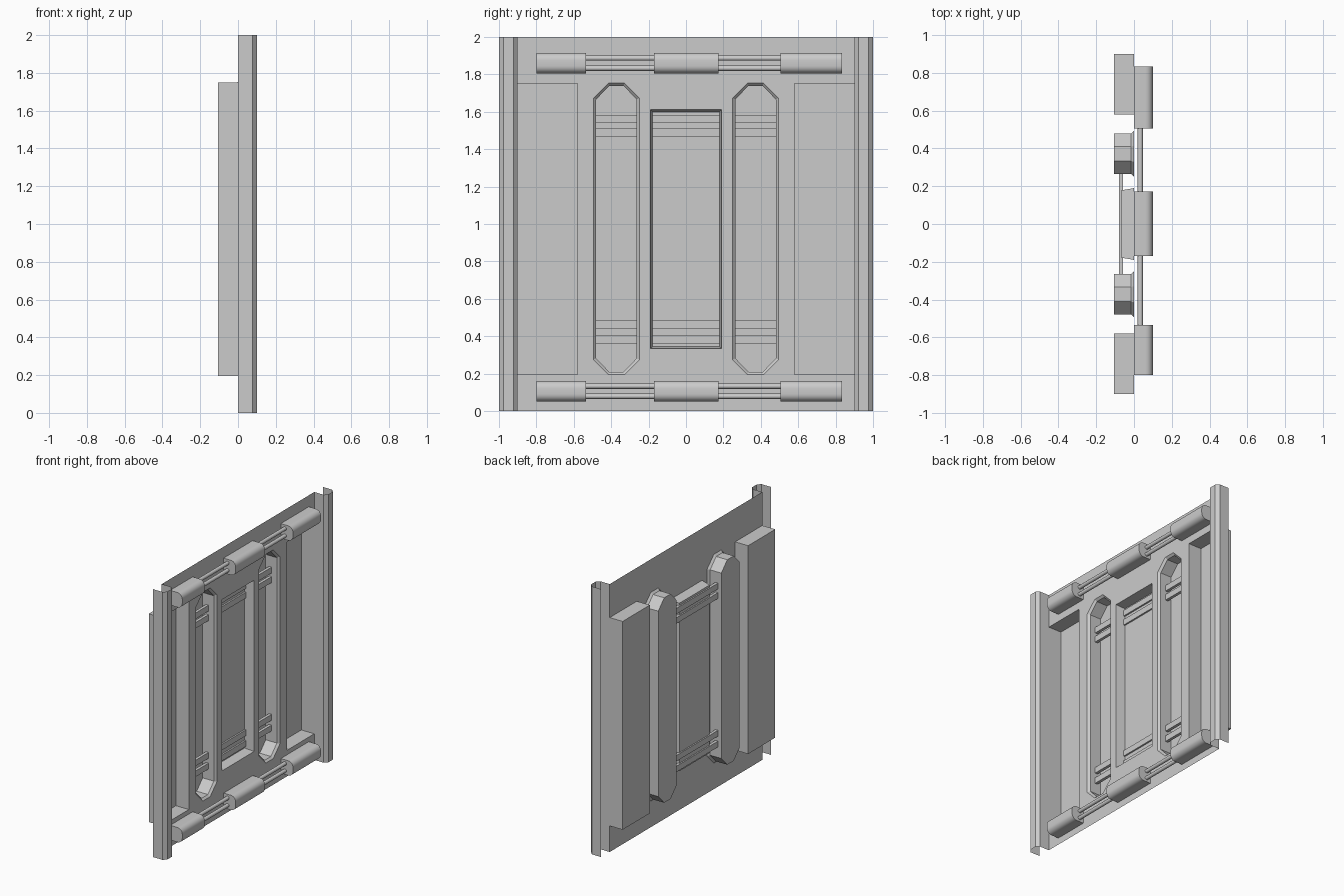
import bpy, bmesh, math

if "Cube" in bpy.data.objects:
    bpy.data.objects.remove(bpy.data.objects["Cube"])


def make(name, verts, faces, smooth=False):
    me = bpy.data.meshes.new(name)
    me.from_pydata(verts, [], faces)
    me.update()
    ob = bpy.data.objects.new(name, me)
    bpy.context.collection.objects.link(ob)
    if smooth:
        bpy.context.view_layer.objects.active = ob
        ob.select_set(True)
        bpy.ops.object.shade_smooth_by_angle(angle=math.radians(35))
        ob.select_set(False)
    return ob


def rect(y0, y1, z0, z1):
    return [(y0, z0), (y1, z0), (y1, z1), (y0, z1)]


def slot(c, w, tip, z0, z1, ch):
    """Long hole with chamfered ends, counter-clockwise seen from +x."""
    return [(c - w, z0 + ch), (c - tip, z0), (c + tip, z0), (c + w, z0 + ch),
            (c + w, z1 - ch), (c + tip, z1), (c - tip, z1), (c - w, z1 - ch)]


def recess(name, rings):
    """Pocket walls through (x, loop) rings, closed by a floor."""
    verts = [(x, y, z) for x, loop in rings for y, z in loop]
    n = len(rings[0][1])
    faces = []
    for k in range(len(rings) - 1):
        a, b = k * n, (k + 1) * n
        for i in range(n):
            j = (i + 1) % n
            faces.append((a + i, a + j, b + j, b + i))
    faces.append(tuple(range((len(rings) - 1) * n, len(rings) * n)))
    return make(name, verts, faces)


def prism(name, profile, y0, y1, smooth=False):
    """Closed (x, z) profile extruded along y."""
    n = len(profile)
    verts = [(x, y, z) for y in (y0, y1) for x, z in profile]
    faces = [(i, i + n, (i + 1) % n + n, (i + 1) % n) for i in range(n)]
    faces += [tuple(range(n)), tuple(range(2 * n - 1, n - 1, -1))]
    ob = make(name, verts, faces, smooth)
    bm = bmesh.new()
    bm.from_mesh(ob.data)
    bmesh.ops.recalc_face_normals(bm, faces=bm.faces)
    bm.to_mesh(ob.data)
    bm.free()
    return ob


# Hole outlines
LO, HI, EDGE, DEEP = 0.195, 1.75, 0.90, -0.107
slots = {s: slot(s * 0.372, 0.123, 0.043, LO, HI + 0.003, 0.08) for s in (-1, 1)}
middle = rect(-0.19, 0.19, 0.334, 1.612)

# Front sheet, notched for the side pockets and pierced by the slots
outline = [(-EDGE, 0), (EDGE, 0), (EDGE, LO), (0.58, LO), (0.58, HI), (EDGE, HI),
           (EDGE, 2), (-EDGE, 2), (-EDGE, HI), (-0.58, HI), (-0.58, LO), (-EDGE, LO)]
bm = bmesh.new()
for loop in (outline, middle, slots[-1], slots[1]):
    vs = [bm.verts.new((0, y, z)) for y, z in loop]
    for i, v in enumerate(vs):
        bm.edges.new((v, vs[(i + 1) % len(vs)]))
bmesh.ops.triangle_fill(bm, edges=bm.edges[:], use_beauty=True, normal=(1, 0, 0))
bm.normal_update()
bmesh.ops.reverse_faces(bm, faces=[f for f in bm.faces if f.normal.x < 0])
bmesh.ops.dissolve_limit(bm, angle_limit=0.01, verts=bm.verts[:], edges=bm.edges[:])
sheet = make("front_sheet", [], [])
bm.to_mesh(sheet.data)
bm.free()

# Middle pocket
recess("middle_pocket", [(0, middle), (-0.07, rect(-0.178, 0.178, 0.346, 1.6))])

for s, side in ((-1, "left"), (1, "right")):
    # Chamfered slot with a flared rim
    inner = slot(s * 0.372, 0.108, 0.038, LO + 0.014, HI - 0.011, 0.073)
    recess(side + "_slot", [(0, slots[s]), (-0.015, inner), (DEEP, inner)])
    # Side pocket
    y0, y1 = sorted((s * 0.58, s * EDGE))
    box = rect(y0, y1, LO, HI)
    recess(side + "_pocket", [(0, box), (DEEP, box)])
    # Open-backed edge post
    prof = [(0, .9), (.078, .9), (.1, .922), (.1, .976), (.078, 1), (0, 1)]
    prof = [(x, s * y) for x, y in prof][::s]
    n = len(prof)
    make(side + "_post", [(x, y, z) for z in (0, 2) for x, y in prof],
         [(i, i + 1, i + 1 + n, i + n) for i in range(n - 1)])

# Flat bars crossing the slots
for k, z in enumerate((0.383, 0.463, 1.491, 1.562)):
    prism(f"cross_bar_{k}", [(-.08, z - .022), (-.058, z - .022),
                             (-.058, z + .022), (-.08, z + .022)], -0.48, 0.48)

# Pipe runs with rounded clamp blocks
for level, zc in (("lower", 0.106), ("upper", 1.86)):
    r, h = 0.04, 0.055
    arc = [math.radians(a) for a in range(0, 91, 15)]
    half = [(0.1 - r + r * math.sin(a), h - r + r * math.cos(a)) for a in arc]
    prof = [(0, h)] + half + [(x, -z) for x, z in half[::-1]] + [(0, -h)]
    prof = [(x, z + zc) for x, z in prof]
    for k, (y0, y1) in enumerate(((-.80, -.535), (-.17, .173), (.505, .835))):
        prism(f"{level}_clamp_{k}", prof, y0, y1, True)
    for k, dz in enumerate((-0.027, 0.027)):
        ring = [(0.033 + .014 * math.cos(a * math.pi / 6),
                 zc + dz + .014 * math.sin(a * math.pi / 6)) for a in range(12)]
        prism(f"{level}_pipe_{k}", ring, -0.6, 0.6, True)
